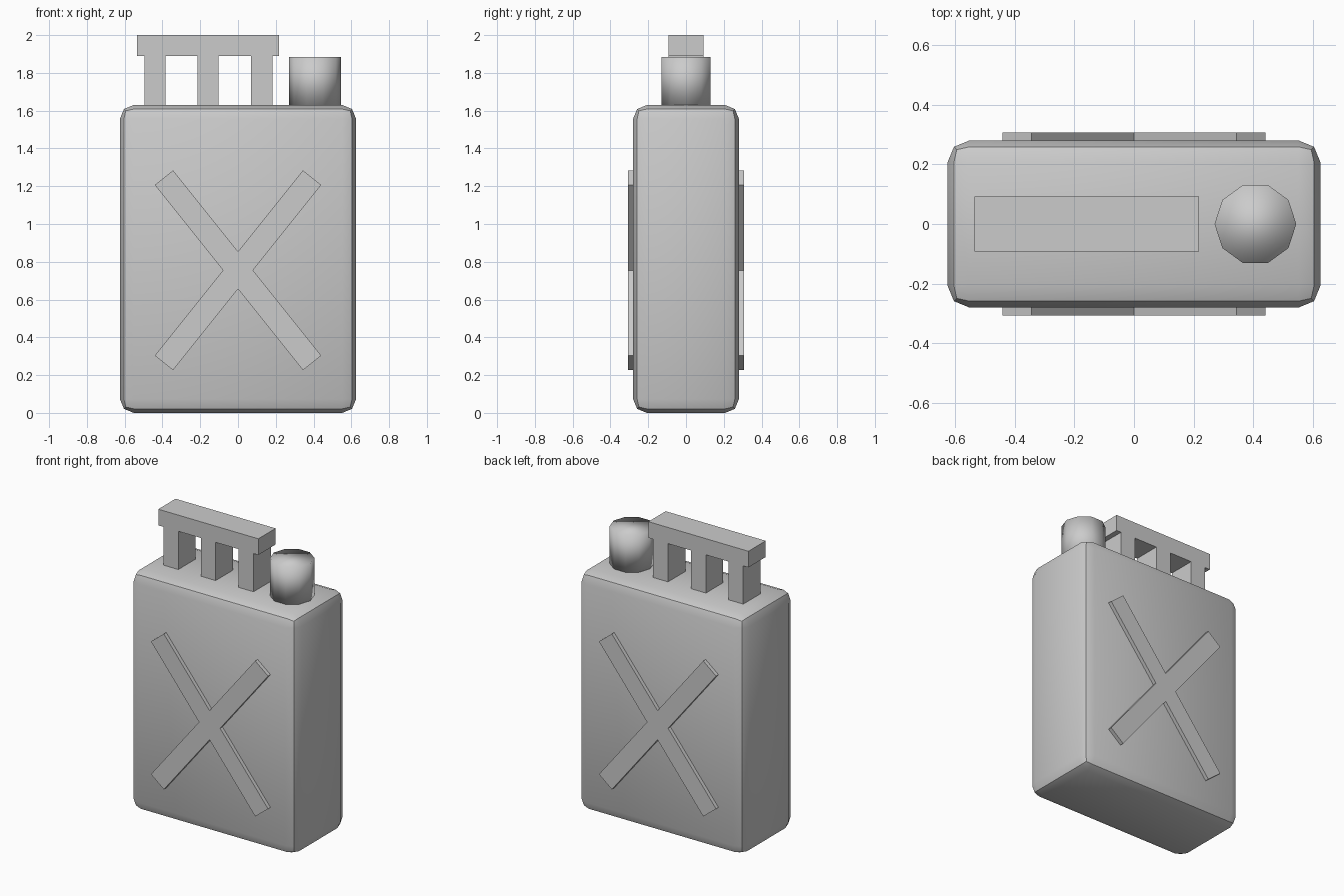
import bpy, bmesh, math
from mathutils import Vector

if "Cube" in bpy.data.objects:
    bpy.data.objects.remove(bpy.data.objects["Cube"])


def box(name, x, y, z):
    """Box from (min, max) ranges, with real mesh dimensions."""
    bpy.ops.mesh.primitive_cube_add(size=1)
    o = bpy.context.object
    o.name = name
    size = Vector((x[1] - x[0], y[1] - y[0], z[1] - z[0]))
    mid = Vector((sum(x) / 2, sum(y) / 2, sum(z) / 2))
    for v in o.data.vertices:
        v.co = v.co * size
    o.location = mid
    return o


def prism_y(name, outline, y0, y1):
    """Extrude an x-z outline along y."""
    bm = bmesh.new()
    face = bm.faces.new([bm.verts.new((x, y0, z)) for x, z in outline])
    new = bmesh.ops.extrude_face_region(bm, geom=[face])["geom"]
    bmesh.ops.translate(bm, vec=(0, y1 - y0, 0),
                        verts=[g for g in new if isinstance(g, bmesh.types.BMVert)])
    bmesh.ops.recalc_face_normals(bm, faces=bm.faces)
    mesh = bpy.data.meshes.new(name)
    bm.to_mesh(mesh)
    bm.free()
    o = bpy.data.objects.new(name, mesh)
    bpy.context.collection.objects.link(o)
    return o


# Can body with rounded edges
body = box("can_body", (-0.625, 0.625), (-0.28, 0.28), (0, 1.63))
bev = body.modifiers.new("rounding", 'BEVEL')
bev.width = 0.073
bev.segments = 2
bpy.ops.object.modifier_apply(modifier=bev.name)
bpy.ops.object.shade_smooth_by_angle(angle=math.radians(30))

# Raised cross on front and back, as one continuous outline
ang = math.atan2(0.49, 0.392)
half_len, half_w, cz = 0.628, 0.062, 0.755
d = Vector((math.cos(ang), math.sin(ang)))
n = Vector((-d.y, d.x))
tip_low = d * half_len - n * half_w
tip_high = d * half_len + n * half_w
side, top = half_w / d.y, half_w / d.x
quarter = [(side, 0), tuple(tip_low), tuple(tip_high), (0, top)]
cross = (quarter
         + [(-x, z) for x, z in reversed(quarter[:3])]
         + [(-x, -z) for x, z in quarter[1:]]
         + [(x, -z) for x, z in reversed(quarter[1:3])])
cross = [(x, z + cz) for x, z in cross]
for name, s in (("front_cross", -1), ("back_cross", 1)):
    prism_y(name, cross, s * 0.27, s * 0.306)

# Handle: bar on three posts
hy = (-0.093, 0.093)
box("handle_bar", (-0.535, 0.218), hy, (1.89, 2.0))
for i, x in enumerate((-0.44, -0.159, 0.126)):
    box(f"handle_post_{i + 1}", (x - 0.056, x + 0.056), hy, (1.62, 1.89))

# Ten-sided cap, softly shaded
bpy.ops.mesh.primitive_cylinder_add(vertices=10, radius=0.137, depth=0.255,
                                    location=(0.407, 0, 1.7575),
                                    rotation=(0, 0, math.radians(18)))
cap = bpy.context.object
cap.name = "filler_cap"
bpy.ops.object.shade_smooth()
